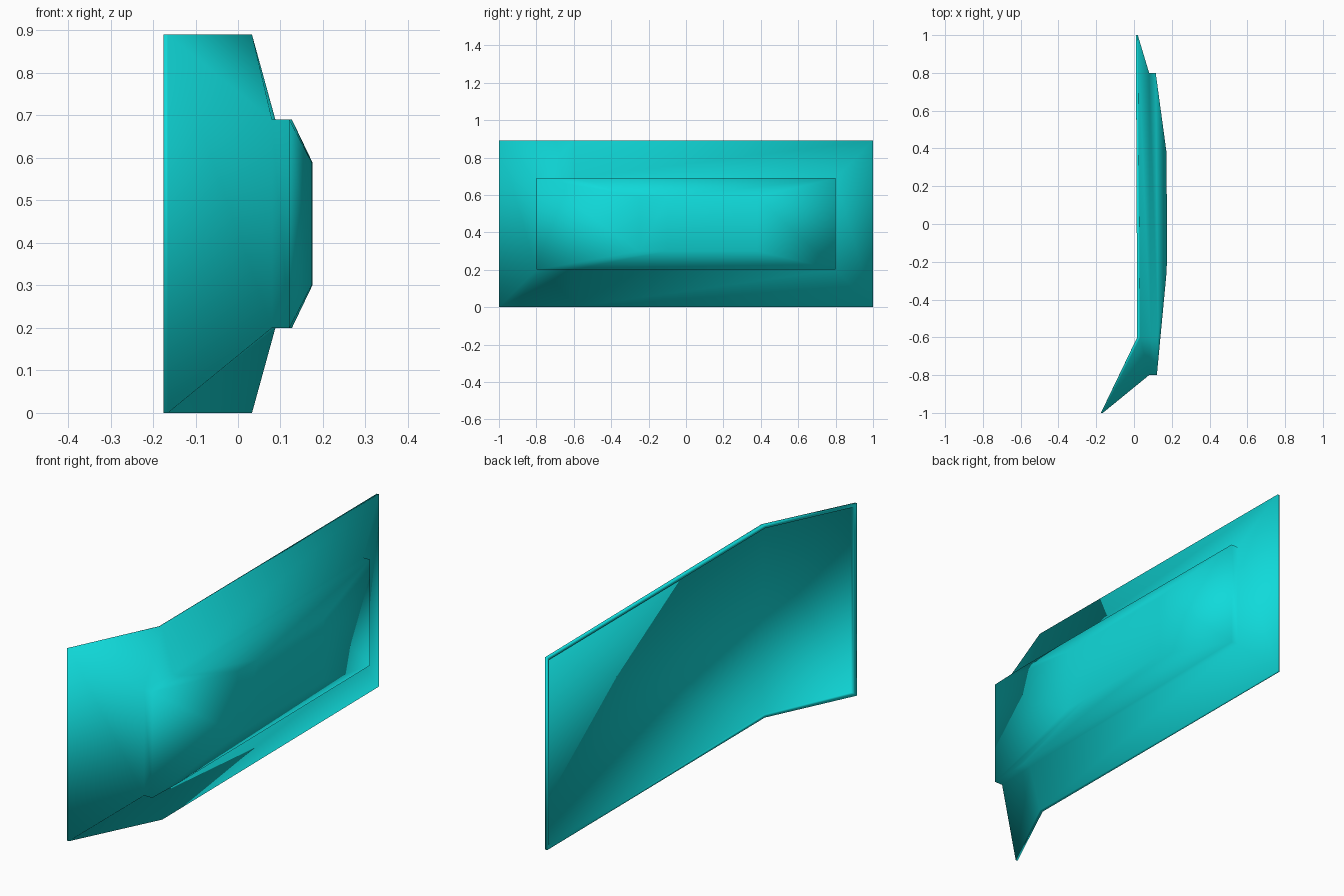
import bpy
import bmesh

if "Cube" in bpy.data.objects:
    bpy.data.objects.remove(bpy.data.objects["Cube"])

bm = bmesh.new()


def loop(ys, xs, z0, z1):
    """Rectangle loop with one extra bend point on its lower and upper edge."""
    low = [bm.verts.new((x, y, z0)) for x, y in zip(xs, ys)]
    high = [bm.verts.new((x, y, z1)) for x, y in zip(xs, ys)]
    return low + high[::-1]


def bridge(a, b):
    n = len(a)
    for i in range(n):
        j = (i + 1) % n
        bm.faces.new((a[i], a[j], b[j], b[i]))


def cap(l):
    bm.faces.new((l[0], l[1], l[4], l[5]))
    bm.faces.new((l[1], l[2], l[3], l[4]))


# Loops from the recessed back, around the rim, to the raised front pad
loops = [
    loop((-0.983, -0.6, 0.985), (-0.156, 0.027, 0.022), 0.015, 0.875),   # back recess floor
    loop((-0.985, -0.6, 0.985), (-0.168, 0.017, 0.010), 0.015, 0.875),   # back lip, inner
    loop((-1.0, -0.6, 1.0), (-0.175, 0.017, 0.010), 0.0, 0.89),          # back lip, outer
    loop((-1.0, -0.6, 1.0), (-0.165, 0.033, 0.020), 0.0, 0.89),          # front rim
    loop((-0.8, -0.6, 0.8), (0.080, 0.088, 0.080), 0.20, 0.69),          # foot of the step
    loop((-0.8, -0.6, 0.8), (0.121, 0.127, 0.115), 0.20, 0.69),          # top of the step
    loop((-0.25, -0.1, 0.38), (0.173, 0.175, 0.172), 0.30, 0.59),        # raised centre
]
for a, b in zip(loops, loops[1:]):
    bridge(a, b)
cap(loops[0])
cap(loops[-1])
bmesh.ops.recalc_face_normals(bm, faces=bm.faces[:])

# Smooth-shaded bent panel
mesh = bpy.data.meshes.new("bent_panel")
bm.to_mesh(mesh)
bm.free()
for p in mesh.polygons:
    p.use_smooth = True
panel = bpy.data.objects.new("bent_panel", mesh)
bpy.context.collection.objects.link(panel)

mat = bpy.data.materials.new("teal")
mat.diffuse_color = (0.005, 0.7, 0.7, 1)
mat.use_nodes = True
mat.node_tree.nodes["Principled BSDF"].inputs["Base Color"].default_value = mat.diffuse_color
mesh.materials.append(mat)
